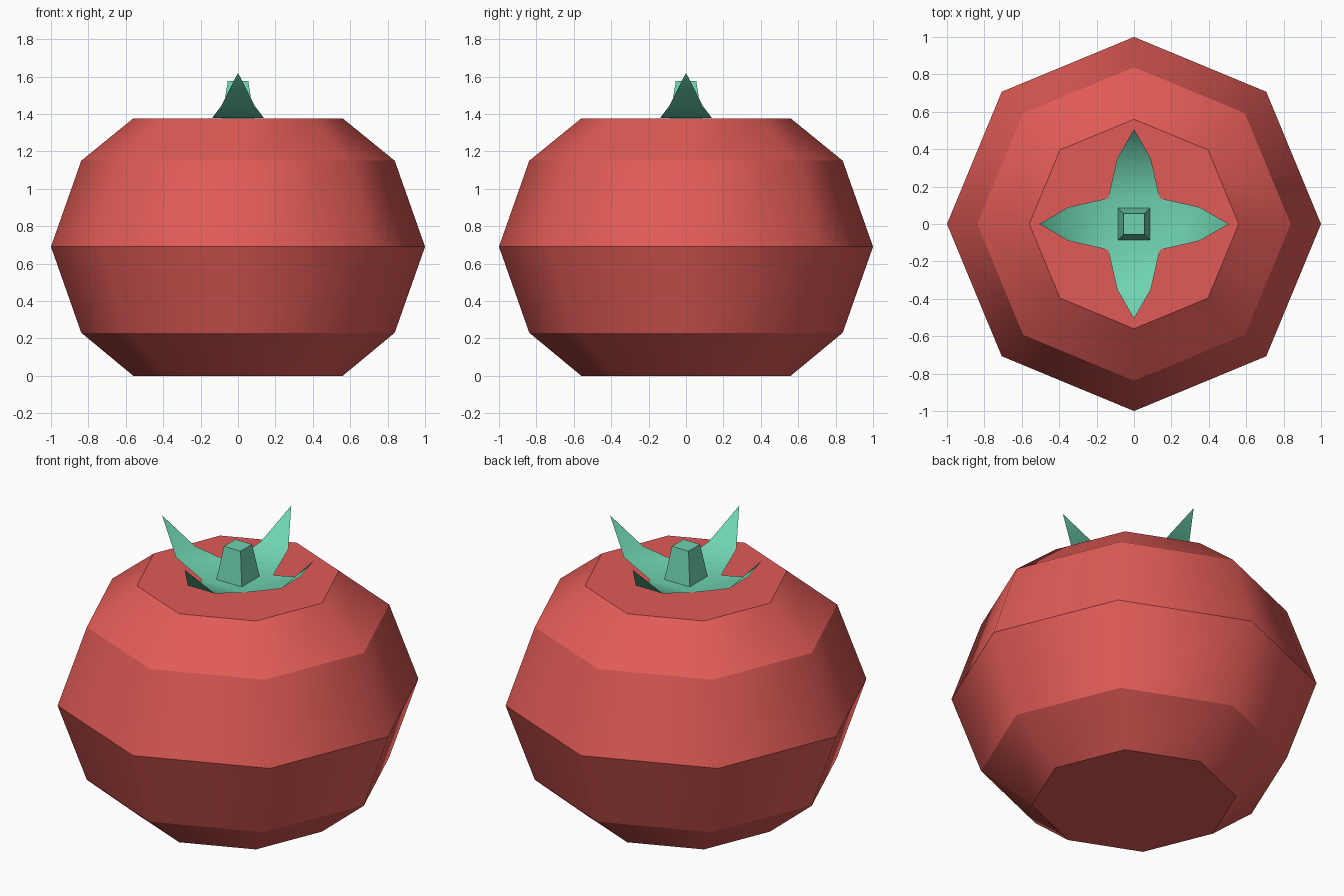
import bpy, math

if "Cube" in bpy.data.objects:
    bpy.data.objects.remove(bpy.data.objects["Cube"])


def material(name, rgb):
    m = bpy.data.materials.new(name)
    m.diffuse_color = (*rgb, 1)
    m.use_nodes = True
    m.node_tree.nodes["Principled BSDF"].inputs["Base Color"].default_value = m.diffuse_color
    return m


RED = material("tomato_red", (0.75, 0.105, 0.093))
GREEN = material("leaf_green", (0.16, 0.66, 0.44))


def make(name, verts, faces, mat):
    mesh = bpy.data.meshes.new(name)
    mesh.from_pydata(verts, [], faces)
    mesh.materials.append(mat)
    mesh.update()
    obj = bpy.data.objects.new(name, mesh)
    bpy.context.collection.objects.link(obj)
    return obj


def lathe(name, profile, sides, turn, mat):
    """Closed solid from (radius, height) rings, bottom to top."""
    verts = [(r * math.cos(turn + math.tau * i / sides),
              r * math.sin(turn + math.tau * i / sides), z)
             for r, z in profile for i in range(sides)]
    faces = [(k * sides + i, k * sides + (i + 1) % sides,
              (k + 1) * sides + (i + 1) % sides, (k + 1) * sides + i)
             for k in range(len(profile) - 1) for i in range(sides)]
    last = (len(profile) - 1) * sides
    faces += [tuple(reversed(range(sides))), tuple(range(last, last + sides))]
    return make(name, verts, faces, mat)


TOP = 1.376

# Fruit body: smooth around, with a crisp crease at every ring
body = lathe("fruit_body", [(0.56, 0), (0.838, 0.23), (1, 0.69),
                            (0.838, 1.15), (0.56, TOP)], 8, 0, RED)
body.data.shade_smooth()
for e in body.data.edges:
    a, b = (body.data.vertices[i].co.z for i in e.vertices)
    e.use_edge_sharp = abs(a - b) < 1e-4

# Stem: square tapered stub
lathe("stem", [(0.085 * math.sqrt(2), TOP), (0.055 * math.sqrt(2), 1.575)],
      4, math.pi / 4, GREEN)

# Leaf crown: thin sheet, a square centre with four upturned pointed leaves
base = TOP + 0.003
verts = [(0.138, -0.138, base), (0.138, 0.138, base),
         (-0.138, 0.138, base), (-0.138, -0.138, base)]
faces = [(0, 1, 2, 3)]
for k in range(4):
    c, s = round(math.cos(k * math.pi / 2)), round(math.sin(k * math.pi / 2))
    n = len(verts)
    for x, y, z in [(0.35, -0.09, 1.442), (0.35, 0.09, 1.442), (0.507, 0, 1.62)]:
        verts.append((x * c - y * s, x * s + y * c, z))
    faces += [(k, n, n + 1, (k + 1) % 4), (n, n + 2, n + 1)]
crown = make("leaf_crown", verts, faces, GREEN)
crown.data.shade_smooth()
